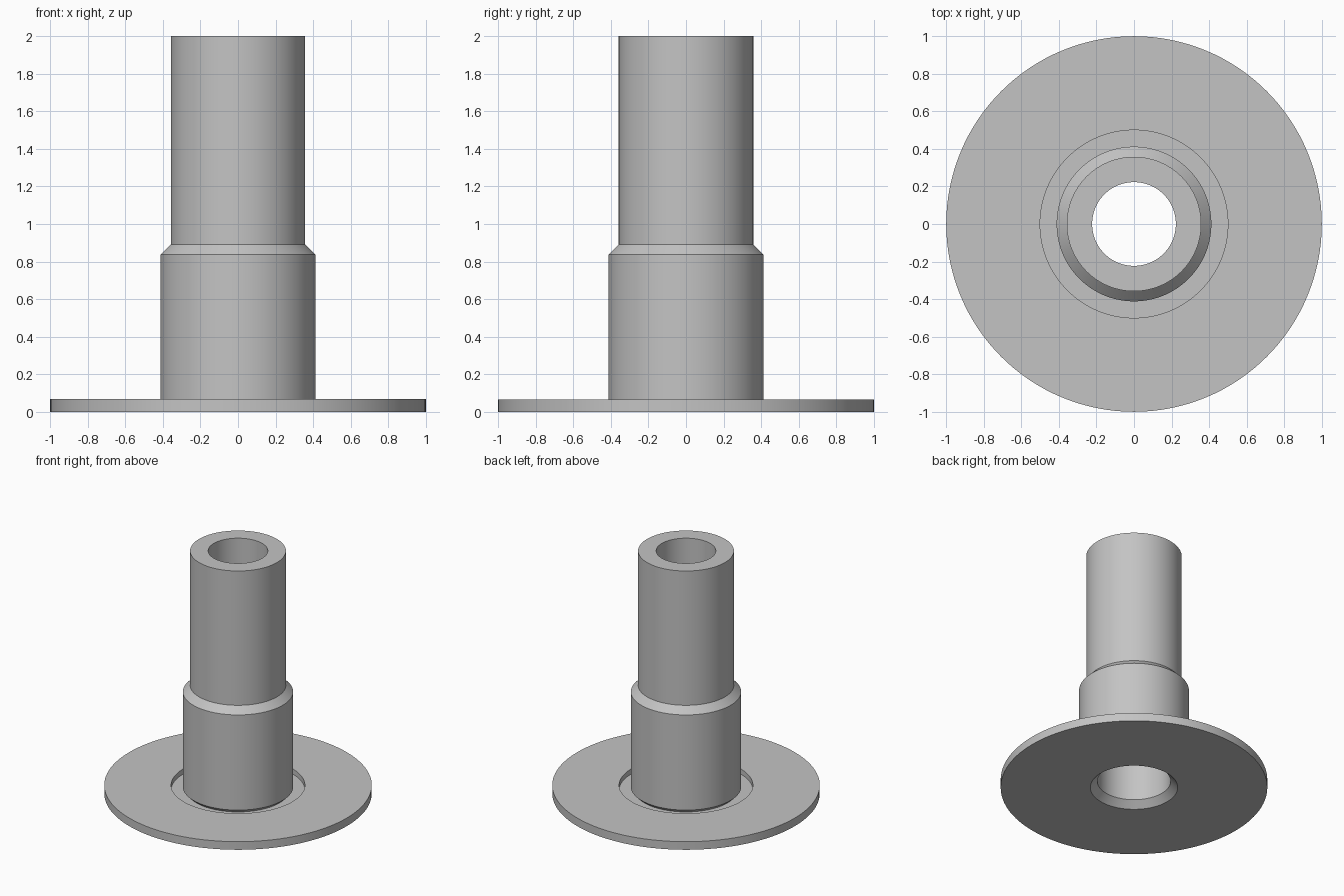
import bpy
import bmesh
import math

SIDES = 128

cube = bpy.data.objects.get("Cube")
if cube:
    bpy.data.objects.remove(cube, do_unlink=True)

# Plain grey for the whole part
grey = bpy.data.materials.new("plain_grey")
grey.use_nodes = True
colour = (0.55, 0.55, 0.55, 1)
grey.diffuse_color = colour
grey.node_tree.nodes["Principled BSDF"].inputs["Base Color"].default_value = colour


def lathe(name, profile, material):
    """Spin a closed (radius, height) profile around z."""
    bm = bmesh.new()
    verts = [bm.verts.new((r, 0, z)) for r, z in profile]
    edges = [bm.edges.new((a, b)) for a, b in zip(verts, verts[1:] + verts[:1])]
    bmesh.ops.spin(bm, geom=verts + edges, cent=(0, 0, 0), axis=(0, 0, 1),
                   angle=math.tau, steps=SIDES, use_duplicate=False)
    bmesh.ops.remove_doubles(bm, verts=bm.verts, dist=1e-5)
    bmesh.ops.recalc_face_normals(bm, faces=bm.faces)
    mesh = bpy.data.meshes.new(name)
    bm.to_mesh(mesh)
    bm.free()
    mesh.materials.append(material)
    obj = bpy.data.objects.new(name, mesh)
    bpy.context.collection.objects.link(obj)
    bpy.ops.object.select_all(action="DESELECT")
    obj.select_set(True)
    bpy.context.view_layer.objects.active = obj
    bpy.ops.object.shade_smooth_by_angle(angle=math.radians(30))
    return obj


flange = [(1.0, 0), (1.0, 0.067), (0.5, 0.067), (0.5, 0.025)]
outside = [(0.384, 0.025), (0.412, 0.053), (0.412, 0.838), (0.358, 0.892), (0.358, 2.0)]
bore = [(0.223, 2.0), (0.223, 0.835), (0.275, 0.782), (0.275, 0.053), (0.328, 0)]

# Stepped tube with chamfered shoulders, rising from a recessed round flange
lathe("flanged_stepped_tube", flange + outside + bore, grey)
